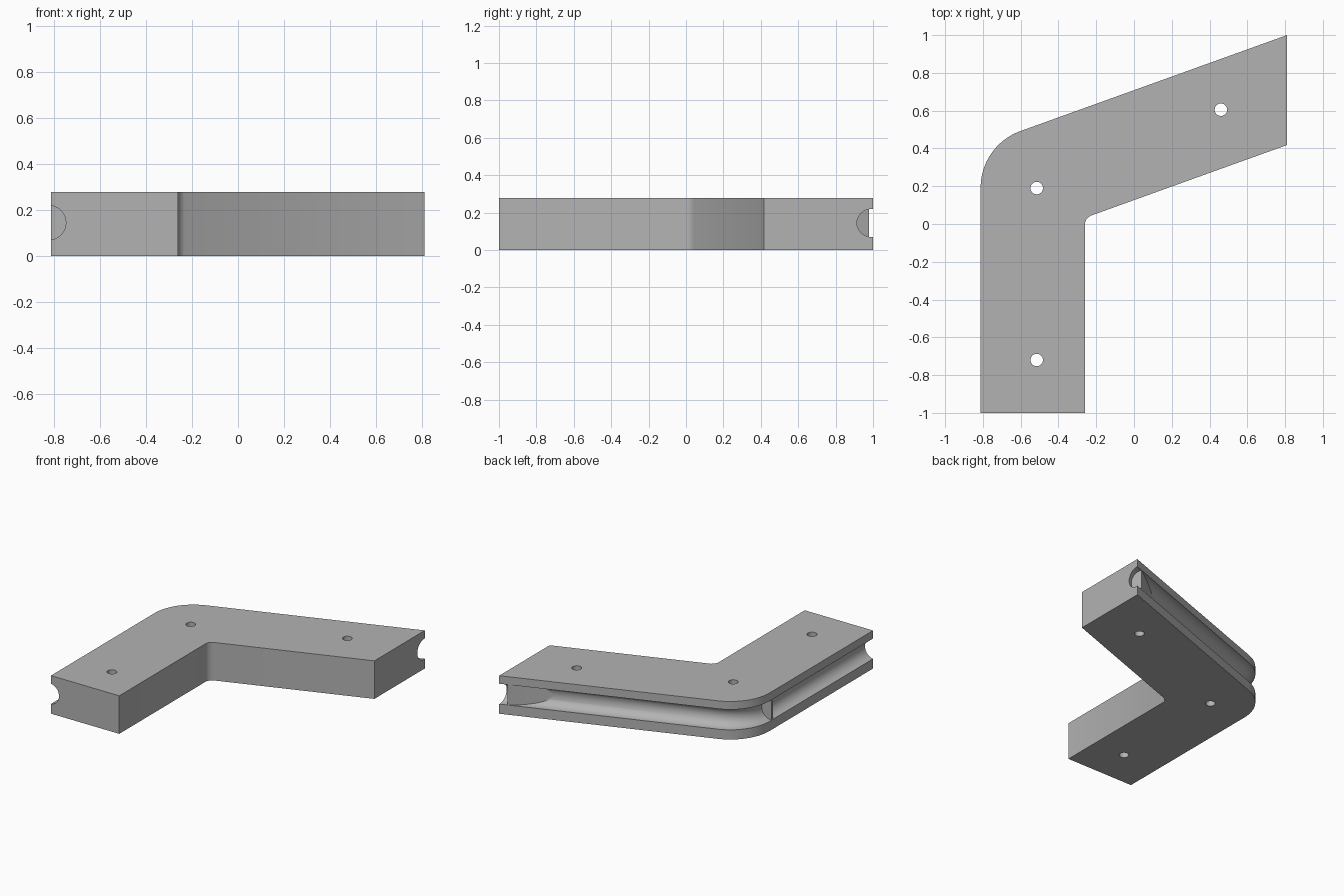
import bpy, bmesh, math
from mathutils import Vector

if "Cube" in bpy.data.objects:
    bpy.data.objects.remove(bpy.data.objects["Cube"], do_unlink=True)

HEIGHT = 0.278
GROOVE_Z = 0.145
GROOVE_R = 0.075

gray = bpy.data.materials.new("plain gray")
gray.use_nodes = True
gray.diffuse_color = (0.45, 0.45, 0.45, 1)
gray.node_tree.nodes["Principled BSDF"].inputs["Base Color"].default_value = gray.diffuse_color


def finish(bm, name):
    bmesh.ops.recalc_face_normals(bm, faces=bm.faces)
    mesh = bpy.data.meshes.new(name)
    bm.to_mesh(mesh)
    bm.free()
    mesh.materials.append(gray)
    obj = bpy.data.objects.new(name, mesh)
    bpy.context.collection.objects.link(obj)
    return obj


def prism(name, outline, z0, z1):
    bm = bmesh.new()
    face = bm.faces.new([bm.verts.new((p[0], p[1], z0)) for p in outline])
    top = bmesh.ops.extrude_face_region(bm, geom=[face])
    moved = [v for v in top["geom"] if isinstance(v, bmesh.types.BMVert)]
    bmesh.ops.translate(bm, verts=moved, vec=(0, 0, z1 - z0))
    return finish(bm, name)


def sweep(name, stations, depth, n=32):
    """Round cutter; a station is (point, inward normal, direction, shear)."""
    bm = bmesh.new()
    rings = []
    for point, inward, along, shear in stations:
        ring = []
        for i in range(n):
            a = 2 * math.pi * i / n
            u = depth + GROOVE_R * math.cos(a)
            p = point + inward * u - along * (shear * u)
            ring.append(bm.verts.new((p.x, p.y, GROOVE_Z + GROOVE_R * math.sin(a))))
        rings.append(ring)
    for r0, r1 in zip(rings, rings[1:]):
        for i in range(n):
            j = (i + 1) % n
            bm.faces.new((r0[i], r0[j], r1[j], r1[i]))
    bm.faces.new(rings[0])
    bm.faces.new(rings[-1])
    return finish(bm, name)


# Outline: straight arm, rounded outer corner, slanted arm
tip = Vector((0.81, 1.0))
slant = Vector((1, 0.36)).normalized()
turn = math.pi / 2 - math.atan(0.36)
radius = 0.318
side = -0.812
corner_y = tip.y - 0.36 * (tip.x - side)
centre = Vector((side + radius, corner_y - radius * math.tan(turn / 2)))
arc = []
for i in range(25):
    a = math.pi - turn * i / 24
    arc.append(centre + radius * Vector((math.cos(a), math.sin(a))))
outline = [(-0.26, -1), (side, -1)] + arc + [tip, (0.81, 0.418), (-0.232, 0.043),
                                             (-0.252, 0.025), (-0.26, 0.005)]
bracket = prism("angled_bracket", outline, 0, HEIGHT)

# Edge grooves, split by a thin web at the corner and a wedge near the tip
up, right = Vector((0, 1)), Vector((1, 0))
inward = Vector((slant.y, -slant.x))
cutters = [sweep("straight_groove_cutter",
                 [(Vector((side, y)), right, up, 0) for y in (-1.1, 0.155)], -0.01)]
bend = []
for p in arc:
    n = (centre - p).normalized()
    bend.append((p, n, Vector((-n.y, n.x)), 0))
bend[0] = (Vector((side, 0.17)), right, up, 0)
bend.append((tip - slant * 0.055, inward, slant, 3.7))
cutters.append(sweep("slanted_groove_cutter", bend, 0.006))
cutters.append(sweep("tip_groove_cutter",
                     [(tip - slant * 0.058, inward, slant, 0),
                      (tip + slant * 0.1, inward, slant, 0)], 0.006))

# Screw holes
for x, y in ((-0.515, -0.72), (-0.515, 0.19), (0.46, 0.605)):
    ring = [(x + 0.033 * math.cos(math.tau * i / 32),
             y + 0.033 * math.sin(math.tau * i / 32)) for i in range(32)]
    cutters.append(prism("screw_hole_cutter", ring, -0.1, HEIGHT + 0.1))

bpy.ops.object.select_all(action="DESELECT")
bracket.select_set(True)
bpy.context.view_layer.objects.active = bracket
for cutter in cutters:
    cutter.hide_render = True
    mod = bracket.modifiers.new("cut", "BOOLEAN")
    mod.operation = "DIFFERENCE"
    mod.solver = "EXACT"
    mod.object = cutter
    bpy.ops.object.modifier_apply(modifier=mod.name)
    bpy.data.objects.remove(cutter, do_unlink=True)
bpy.ops.object.shade_smooth_by_angle(angle=math.radians(30))
